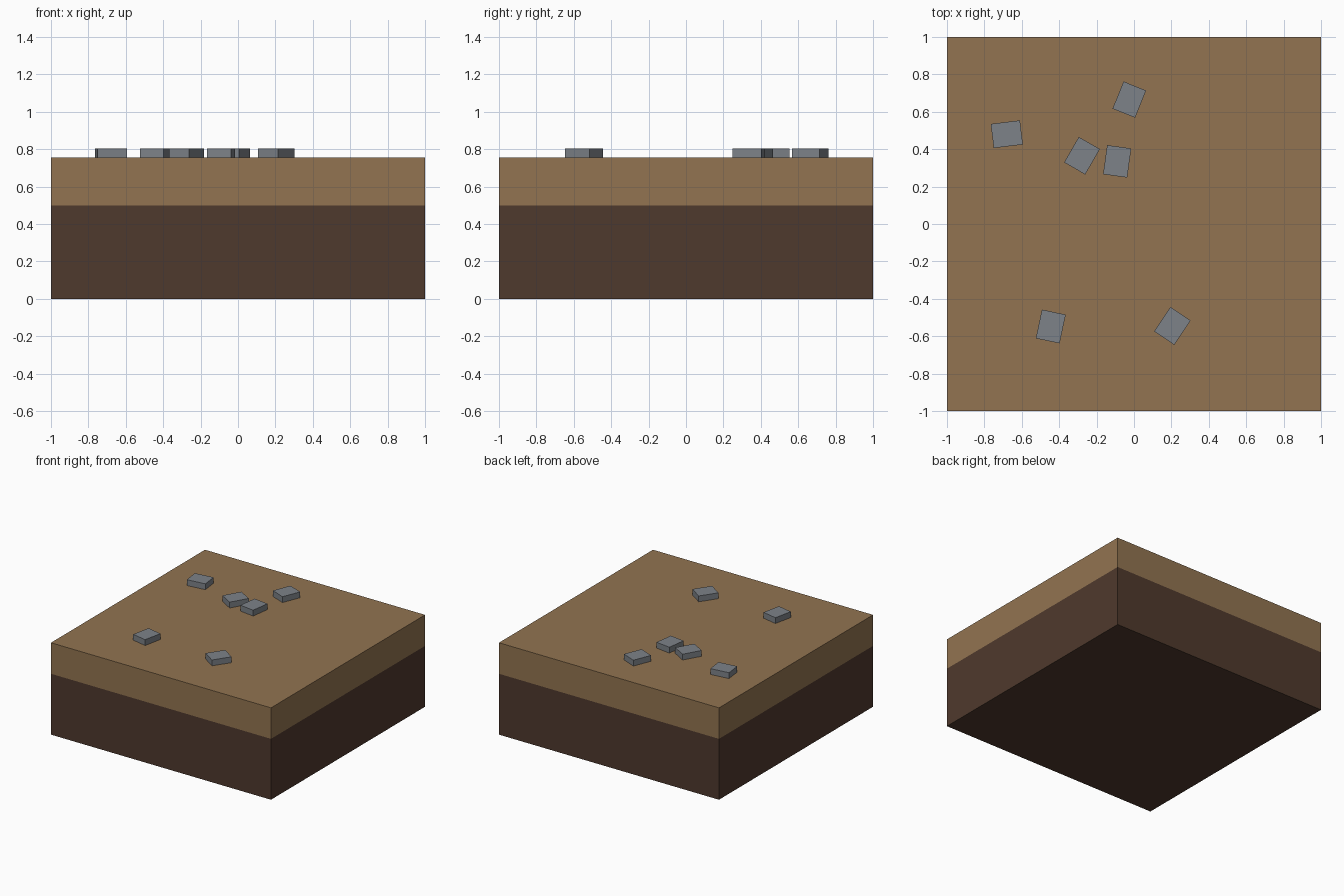
import bpy
from math import radians

old = bpy.data.objects.get("Cube")
if old:
    bpy.data.objects.remove(old, do_unlink=True)


def make_material(name, rgb):
    mat = bpy.data.materials.new(name)
    mat.use_nodes = True
    mat.diffuse_color = (*rgb, 1)
    mat.node_tree.nodes["Principled BSDF"].inputs["Base Color"].default_value = (*rgb, 1)
    return mat


def box(name, x, y, bottom, top, length, width, mat, angle=0):
    """Flat-sided block standing between two heights, turned about z."""
    bpy.ops.mesh.primitive_cube_add(size=1, location=(x, y, (bottom + top) / 2),
                                    rotation=(0, 0, radians(angle)))
    obj = bpy.context.object
    obj.name = obj.data.name = name
    obj.scale = (length, width, top - bottom)
    bpy.ops.object.transform_apply(location=False, rotation=False, scale=True)
    obj.data.materials.append(mat)
    return obj


dark_soil = make_material("dark soil brown", (0.078, 0.041, 0.026))
light_soil = make_material("light dirt brown", (0.287, 0.174, 0.082))
stone_grey = make_material("stone grey", (0.205, 0.223, 0.246))

# Two layers of ground
SOIL_TOP, GROUND_TOP, STONE_TOP = 0.5, 0.755, 0.803
box("lower_soil", 0, 0, 0, SOIL_TOP, 2, 2, dark_soil)
box("upper_dirt", 0, 0, SOIL_TOP, GROUND_TOP, 2, 2, light_soil)

# Flat stones scattered on top: x, y, angle of the long side
stones = [
    (-0.025, 0.665, 68),
    (-0.68, 0.48, 7),
    (-0.278, 0.365, 60),
    (-0.09, 0.335, 82),
    (-0.445, -0.548, 78),
    (0.205, -0.545, 56),
]
for i, (x, y, angle) in enumerate(stones, 1):
    box(f"stone_{i}", x, y, GROUND_TOP, STONE_TOP, 0.157, 0.13, stone_grey, angle)
